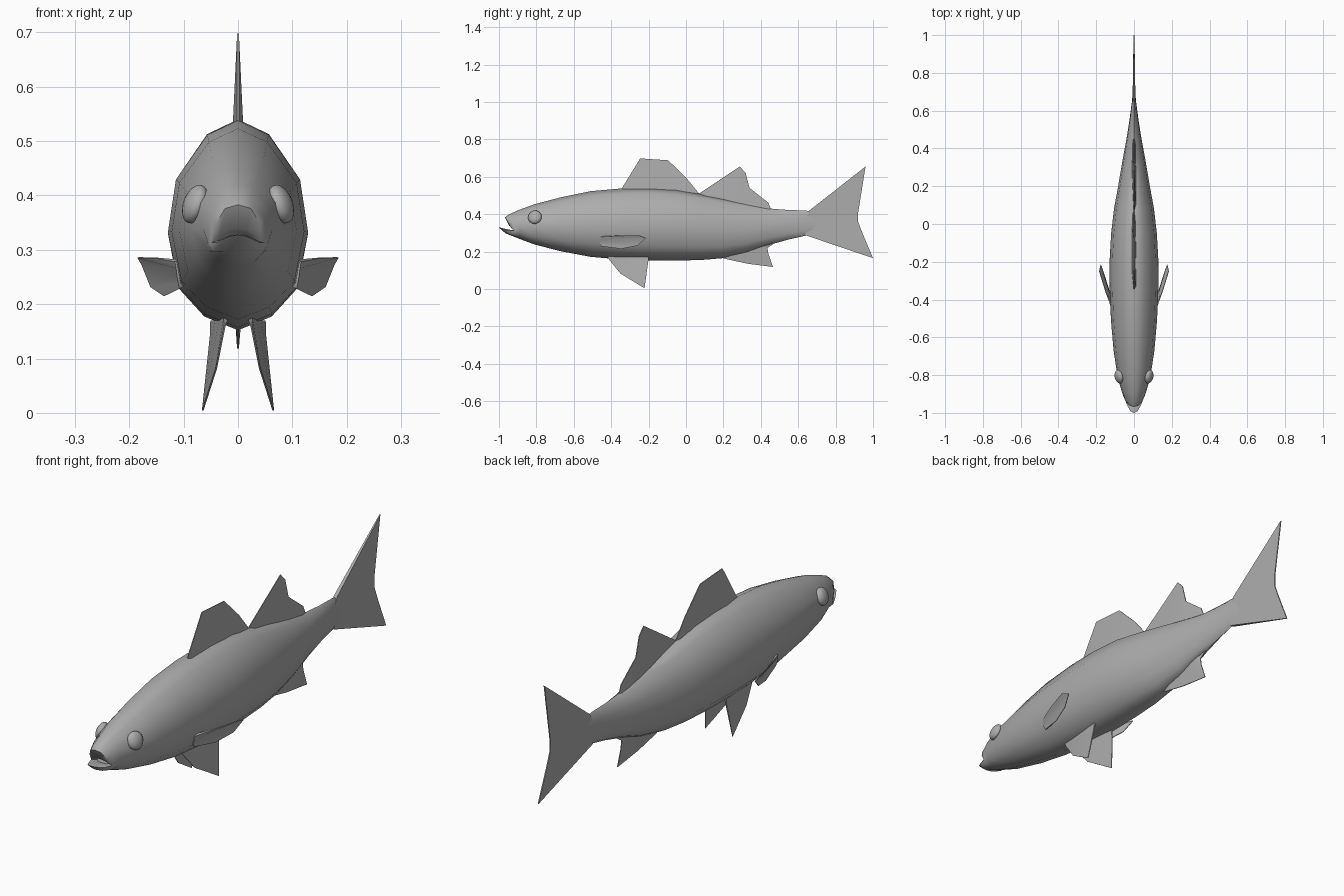
import bpy, bmesh, math
from mathutils import Matrix, Vector

cube = bpy.data.objects.get("Cube")
if cube:
    bpy.data.objects.remove(cube, do_unlink=True)

grey = bpy.data.materials.new("plain grey")
grey.use_nodes = True
COLOUR = (0.42, 0.42, 0.42, 1)
grey.diffuse_color = COLOUR
grey.node_tree.nodes["Principled BSDF"].inputs["Base Color"].default_value = COLOUR


def finish(name, bm, angle):
    bmesh.ops.recalc_face_normals(bm, faces=bm.faces)
    mesh = bpy.data.meshes.new(name)
    bm.to_mesh(mesh)
    bm.free()
    mesh.materials.append(grey)
    ob = bpy.data.objects.new(name, mesh)
    bpy.context.collection.objects.link(ob)
    bpy.ops.object.select_all(action='DESELECT')
    ob.select_set(True)
    bpy.context.view_layer.objects.active = ob
    bpy.ops.object.shade_smooth_by_angle(angle=math.radians(angle))
    return ob


def loft(name, rings, angle):
    """Skin a row of equal-sized rings and close both ends."""
    bm = bmesh.new()
    rows = [[bm.verts.new(p) for p in ring] for ring in rings]
    n = len(rows[0])
    for a, b in zip(rows, rows[1:]):
        for i in range(n):
            j = (i + 1) % n
            bm.faces.new((a[i], a[j], b[j], b[i]))
    bm.faces.new(rows[0])
    bm.faces.new(rows[-1])
    return finish(name, bm, angle)


def mirrored(half):
    """Full ring from the points of one side, top to bottom."""
    return half + [(-x, y, z) for x, y, z in half[-2:0:-1]]


def fin(name, columns, offset, tip=0.15):
    """Thin tapered blade; each column is a (root, edge) pair of points."""
    o = Vector(offset)
    rings = []
    for root, edge in columns:
        r, e = Vector(root), Vector(edge)
        rings.append([r + o, e + o * tip, e - o * tip, r - o])
    return loft(name, rings, 35)


# Body: cross-section shape, then (y, top, bottom, half width) stations
SECTION = [(0, 1), (.44, .86), (.885, .43), (1, -.08), (.85, -.60), (.48, -.87), (0, -1)]
STATIONS = [
    (-.89, .424, .268, .064), (-.81, .453, .238, .087), (-.67, .490, .202, .108),
    (-.51, .523, .172, .122), (-.34, .538, .157, .129), (-.19, .540, .152, .129),
    (-.05, .532, .152, .121), (.08, .508, .155, .106), (.20, .485, .165, .084),
    (.33, .455, .195, .062), (.45, .430, .237, .040), (.55, .422, .265, .024),
    (.64, .420, .285, .012), (.71, .405, .300, .005),
]
# Mouth cavity, lips and muzzle come before the regular stations
MOUTH = [
    [(0, -.915, .328), (.012, -.915, .327), (.022, -.915, .322), (.028, -.914, .314),
     (.022, -.918, .311), (.012, -.92, .310), (0, -.92, .310)],
    [(0, -.945, .338), (.016, -.942, .336), (.034, -.934, .326), (.046, -.922, .313),
     (.034, -.955, .318), (.016, -.985, .326), (0, -.992, .328)],
    [(0, -.968, .383), (.024, -.962, .376), (.042, -.945, .345), (.050, -.922, .313),
     (.038, -.958, .314), (.018, -.992, .324), (0, -1.0, .328)],
    [(0, -.948, .398), (.026, -.944, .390), (.048, -.930, .358), (.056, -.912, .315),
     (.047, -.930, .296), (.026, -.955, .296), (0, -.965, .298)],
]
rings = [mirrored(m) for m in MOUTH]
for y, top, bottom, w in STATIONS:
    c, h = (top + bottom) / 2, (top - bottom) / 2
    rings.append(mirrored([(w * sx, y, c + h * sz) for sx, sz in SECTION]))
loft("body", rings, 62)


# Fins on the centre line, given as (root y, root z, edge y, edge z)
def centre_fin(name, rows, thickness, tip=0.15):
    fin(name, [((0, a, b), (0, c, d)) for a, b, c, d in rows], (thickness, 0, 0), tip)


centre_fin("front_dorsal_fin", [
    (-.35, .50, -.345, .535), (-.27, .50, -.245, .698), (-.10, .50, -.095, .688),
    (.00, .49, .005, .590), (.07, .47, .07, .510)], .011)
centre_fin("rear_dorsal_fin", [
    (.07, .47, .07, .510), (.25, .44, .287, .655), (.30, .43, .318, .622),
    (.34, .42, .340, .540), (.42, .40, .440, .462), (.44, .39, .455, .425)], .011)
centre_fin("anal_fin", [
    (.19, .20, .20, .163), (.31, .23, .33, .135), (.40, .25, .465, .118),
    (.42, .26, .440, .190), (.43, .27, .435, .220), (.46, .28, .475, .246)], .011)
centre_fin("tail_fin", [
    (.64, .287, 1.0, .165), (.64, .32, .945, .295), (.64, .35, .920, .360),
    (.64, .38, .920, .405), (.66, .42, .960, .655)], .008, .3)

# Paired fins and eyes
for side, s in (("left", 1), ("right", -1)):
    def side_fin(name, pairs, offset):
        cols = [tuple((s * x, y, z) for x, y, z in pair) for pair in pairs]
        fin(f"{side}_{name}", cols, (s * offset[0], offset[1], offset[2]), .3)

    side_fin("pectoral_fin", [
        ((.112, -.455, .280), (.150, -.36, .285)),
        ((.110, -.458, .268), (.184, -.25, .286)),
        ((.108, -.458, .252), (.176, -.215, .272)),
        ((.106, -.455, .240), (.160, -.26, .232)),
        ((.104, -.450, .230), (.135, -.345, .215))], (.004, -.002, -.002))
    side_fin("pelvic_fin", [
        ((.022, -.42, .175), (.024, -.415, .162)),
        ((.030, -.36, .170), (.040, -.350, .082)),
        ((.038, -.28, .170), (.065, -.222, .004)),
        ((.046, -.20, .170), (.050, -.202, .145))], (.005, 0, 0))

    bm = bmesh.new()
    bmesh.ops.create_uvsphere(bm, u_segments=20, v_segments=12, radius=1)
    place = (Matrix.Translation((s * .079, -.808, .384))
             @ Matrix.Rotation(-s * .22, 4, 'Z') @ Matrix.Rotation(-s * .35, 4, 'Y')
             @ Matrix.Diagonal((.021, .037, .037, 1)))
    bmesh.ops.transform(bm, matrix=place, verts=bm.verts)
    finish(f"{side}_eye", bm, 60)
